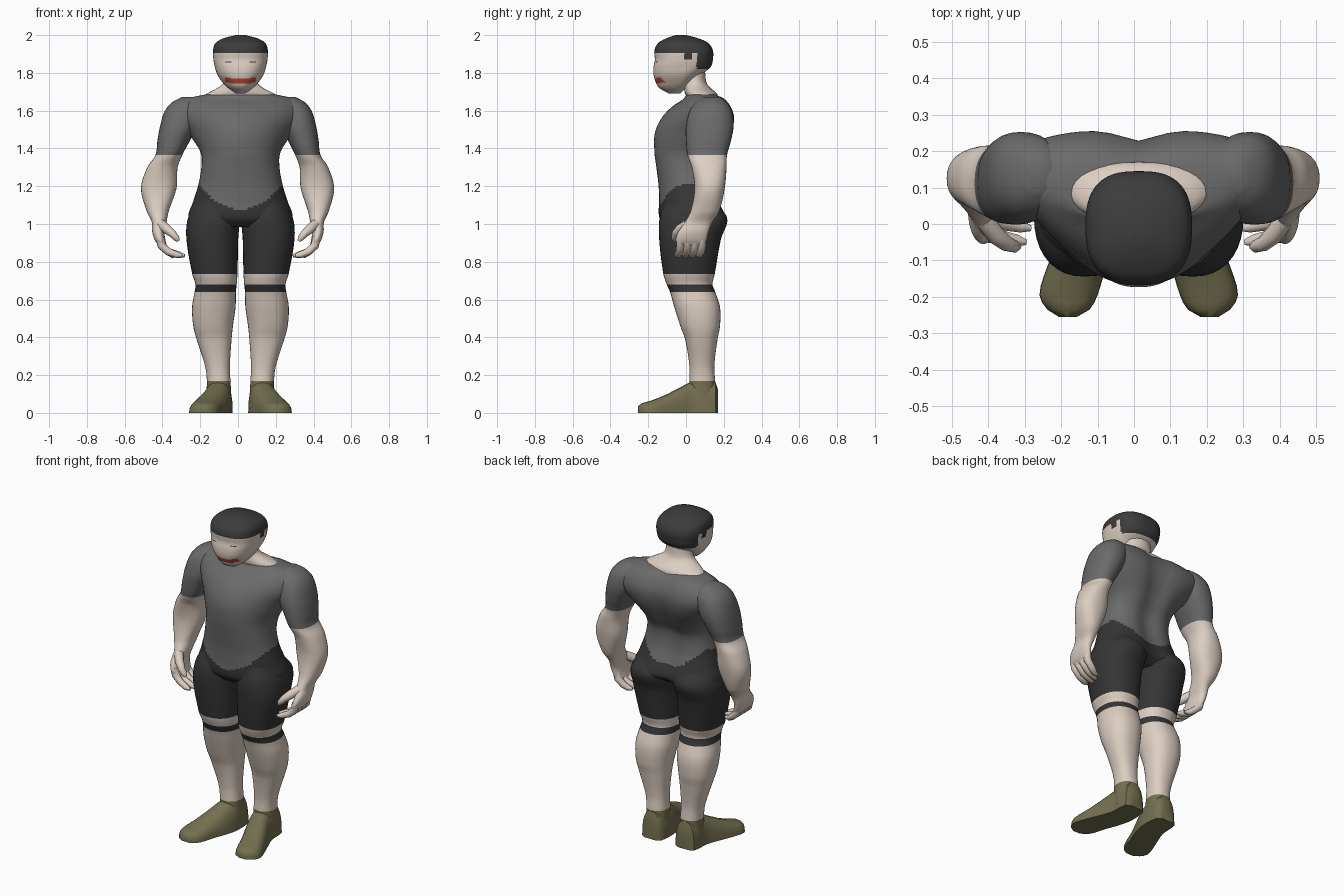
import bpy, bmesh, math
from mathutils import Vector

CX = 0.013  # body axis, slightly off the centre of the bounding box


def mat(name, r, g, b):
    m = bpy.data.materials.new(name)
    m.diffuse_color = (r, g, b, 1)
    return m


SKIN = mat("pale skin", 0.72, 0.62, 0.54)
SHIRT = mat("grey shirt", 0.145, 0.145, 0.145)
SHORTS = mat("black shorts", 0.036, 0.036, 0.037)
HAIR = mat("dark hair", 0.045, 0.045, 0.045)
SHOE = mat("olive shoe", 0.175, 0.16, 0.08)
LIPS = mat("red lips", 0.5, 0.07, 0.045)


def skin_rings(name, rings, rule):
    """Bridge closed rings of points, cap the ends, colour faces by rule(centre)."""
    bm = bmesh.new()
    vs = [[bm.verts.new(p) for p in r] for r in rings]
    n = len(vs[0])
    for a, b in zip(vs, vs[1:]):
        for i in range(n):
            bm.faces.new((a[i], a[(i + 1) % n], b[(i + 1) % n], b[i]))
    bm.faces.new(vs[0])
    bm.faces.new(vs[-1])
    bmesh.ops.recalc_face_normals(bm, faces=bm.faces)
    me = bpy.data.meshes.new(name)
    mats = []
    for f in bm.faces:
        m = rule(f.calc_center_median())
        if m not in mats:
            mats.append(m)
            me.materials.append(m)
        f.material_index = mats.index(m)
    for v in bm.verts:
        v.co.x += CX
    bm.to_mesh(me)
    bm.free()
    ob = bpy.data.objects.new(name, me)
    bpy.context.collection.objects.link(ob)
    bpy.context.view_layer.objects.active = ob
    bpy.ops.object.select_all(action='DESELECT')
    ob.select_set(True)
    bpy.ops.object.shade_smooth_by_angle(angle=math.radians(50))
    return ob


def smooth_keys(keys, step):
    """Cubic interpolation of key rows over their first column."""
    def slope(i, c):
        a, b = keys[max(i - 1, 0)], keys[min(i + 1, len(keys) - 1)]
        return (b[c] - a[c]) / (b[0] - a[0])
    out = []
    for i in range(len(keys) - 1):
        p, q = keys[i], keys[i + 1]
        h = q[0] - p[0]
        n = max(1, math.ceil(abs(h) / step - 1e-6))
        for k in range(n):
            t = k / n
            row = [p[0] + h * t]
            for c in range(1, len(p)):
                row.append((2*t**3 - 3*t*t + 1) * p[c] + (t**3 - 2*t*t + t) * h * slope(i, c)
                           + (3*t*t - 2*t**3) * q[c] + (t**3 - t*t) * h * slope(i + 1, c))
            out.append(row)
    return out + [list(keys[-1])]


def power(v, e):
    return math.copysign(abs(v) ** e, v) if abs(v) > 1e-9 else 0.0


def column(keys, sides, step, side=1, xs=1.0):
    """Rows of z, x_in, x_out, y_front, y_back, y_widest, front and back roundness."""
    rings = []
    for z, x0, x1, yf, yb, ym, ef, eb in smooth_keys(keys, step):
        ring = []
        for i in range(sides):
            a = math.tau * i / sides
            c, s = math.cos(a), math.sin(a)
            e = eb if s > 0 else ef
            x = (x0 + x1) / 2 + (x1 - x0) / 2 * power(c, e)
            y = ym + ((yb - ym) if s > 0 else (ym - yf)) * power(s, e)
            ring.append(Vector((x * side * xs, y, z)))
        rings.append(ring)
    return rings


def centred(rows):
    return [(z, -w, w, *rest) for z, w, *rest in rows]


def limb(rows, e=0.9):
    return [(z, a, b, f, k, (f + k) / 2, e, e) for z, a, b, f, k in rows]


# torso: shirt above a curved hem, shorts below
torso = column(centred([
    (0.985, 0.22, -0.10, 0.16, 0.04, 0.9, 0.9),
    (1.03, 0.275, -0.14, 0.215, 0.04, 0.9, 0.85),
    (1.12, 0.25, -0.143, 0.185, 0.03, 0.9, 0.85),
    (1.20, 0.225, -0.145, 0.16, 0.02, 0.9, 0.85),
    (1.30, 0.207, -0.157, 0.16, 0.02, 0.9, 0.85),
    (1.38, 0.212, -0.167, 0.20, 0.04, 0.95, 0.8),
    (1.48, 0.275, -0.165, 0.245, 0.10, 1.1, 0.7),
    (1.56, 0.33, -0.13, 0.258, 0.13, 1.15, 0.65),
    (1.62, 0.335, -0.075, 0.24, 0.14, 1.1, 0.65),
    (1.665, 0.28, -0.01, 0.205, 0.12, 1.0, 0.75),
    (1.685, 0.19, 0.0, 0.165, 0.09, 1.0, 0.9)]), 56, 0.012)
for ring in torso:  # spine groove
    for p in ring:
        if p.y > 0.08:
            p.y -= 0.03 * math.exp(-(p.x / 0.07) ** 2)
skin_rings("torso", torso,
           lambda c: SHIRT if c.z > 1.075 + (0.03 if c.y > 0.05 else 0) + 2.7 * c.x ** 2 else SHORTS)

# neck and trapezius
skin_rings("neck", column(centred([
    (1.665, 0.20, 0.01, 0.17, 0.09, 1, 0.9),
    (1.69, 0.18, -0.005, 0.165, 0.08, 1, 0.9),
    (1.715, 0.13, -0.01, 0.135, 0.06, 1, 1),
    (1.75, 0.088, -0.015, 0.108, 0.05, 1, 1),
    (1.85, 0.085, -0.02, 0.10, 0.04, 1, 1)]), 32, 0.015), lambda c: SKIN)


# head with hair, lips and eye lines
def head_colour(c):
    if c.z > 1.905 or (c.y > 0.055 and c.z > 1.82) or (0 < c.y and c.z > 1.872 and c.y < 0.025):
        return HAIR
    if c.y < -0.09 and abs(c.x) < 0.08 and 1.75 < c.z + 0.006 - 1.2 * c.x ** 2 < 1.775:
        return LIPS
    if c.y < -0.09 and 0.042 < abs(c.x) < 0.085 and 1.853 < c.z < 1.861:
        return HAIR
    return SKIN


skin_rings("head", column(centred([
    (1.69, 0.022, -0.09, -0.03, -0.06, 1, 1),
    (1.72, 0.066, -0.142, 0.0, -0.05, 0.95, 1),
    (1.75, 0.095, -0.16, 0.035, -0.03, 0.9, 1),
    (1.79, 0.122, -0.172, 0.08, -0.02, 0.85, 0.9),
    (1.83, 0.135, -0.172, 0.13, -0.01, 0.8, 0.8),
    (1.87, 0.143, -0.165, 0.142, -0.01, 0.8, 0.75),
    (1.92, 0.145, -0.167, 0.142, -0.01, 0.8, 0.75),
    (1.96, 0.13, -0.145, 0.115, -0.02, 0.8, 0.8),
    (1.985, 0.085, -0.10, 0.06, -0.03, 0.9, 0.9),
    (2.0, 0.025, -0.055, 0.0, -0.03, 1, 1)]), 72, 0.005), head_colour)


# legs: shorts, bare knee, knee band, calf, ankle inside the shoe
def leg_colour(c):
    if c.z > 0.73 or 0.638 < c.z < 0.678:
        return SHORTS
    return SKIN if c.z > 0.17 else SHOE


LEG = limb([
    (1.12, 0.03, 0.23, -0.11, 0.15), (1.03, 0.006, 0.278, -0.14, 0.218),
    (0.92, 0.012, 0.286, -0.142, 0.185), (0.735, 0.016, 0.255, -0.12, 0.152),
    (0.68, 0.02, 0.238, -0.102, 0.14), (0.64, 0.024, 0.243, -0.085, 0.155),
    (0.56, 0.026, 0.256, -0.062, 0.18), (0.46, 0.04, 0.25, -0.03, 0.18),
    (0.39, 0.047, 0.232, -0.005, 0.167), (0.25, 0.056, 0.188, 0.018, 0.15),
    (0.17, 0.053, 0.178, 0.018, 0.154), (0.04, 0.045, 0.185, 0.01, 0.16)], 0.88)

# arms: sleeve, forearm, wrist and palm in one sweep
ARM = limb([
    (1.672, 0.23, 0.30, 0.09, 0.18), (1.645, 0.20, 0.35, 0.05, 0.215),
    (1.60, 0.20, 0.387, 0.02, 0.243), (1.52, 0.22, 0.412, 0.0, 0.252),
    (1.44, 0.26, 0.426, 0.0, 0.238), (1.365, 0.298, 0.436, 0.008, 0.217),
    (1.30, 0.322, 0.478, 0.03, 0.215), (1.19, 0.328, 0.51, 0.045, 0.205),
    (1.07, 0.367, 0.482, 0.025, 0.177), (1.01, 0.38, 0.455, -0.005, 0.14),
    (0.96, 0.39, 0.453, -0.04, 0.12), (0.915, 0.385, 0.44, -0.055, 0.11),
    (0.885, 0.378, 0.42, -0.045, 0.10)], 0.88)

# shoes, heel to toe: y, x_in, x_out, height
FOOT = [(0.17, 0.075, 0.15, 0.12), (0.155, 0.05, 0.178, 0.165), (0.04, 0.042, 0.19, 0.168),
        (-0.04, 0.06, 0.22, 0.13), (-0.12, 0.09, 0.252, 0.09), (-0.195, 0.113, 0.272, 0.062),
        (-0.235, 0.135, 0.25, 0.05), (-0.255, 0.17, 0.218, 0.035)]


def shoe_rings(side):
    rings = []
    for y, a, b, h in smooth_keys(FOOT, 0.03):
        ring = []
        for i in range(24):
            t = math.tau * i / 24
            x = (a + b) / 2 + (b - a) / 2 * power(math.cos(t), 0.75)
            ring.append(Vector((x * side, y, h * power(max(0, math.sin(t)), 0.8))))
        rings.append(ring)
    return rings


def finger_rings(path, radii, side, xs):
    """Round tube along a path."""
    pts = [Vector((x * side * xs, y, z)) for x, y, z in path]
    rings = []
    for i, p in enumerate(pts):
        d = (pts[min(i + 1, len(pts) - 1)] - pts[max(i - 1, 0)]).normalized()
        u = d.cross(Vector((0, 1, 0.1))).normalized()
        v = d.cross(u)
        rings.append([p + radii[i] * (u * math.cos(math.tau * k / 10) + v * math.sin(math.tau * k / 10))
                      for k in range(10)])
    return rings


for side, xs, tag in ((1, 0.972, "left"), (-1, 1.032, "right")):
    skin_rings(tag + "_leg", column(LEG, 36, 0.012, side), leg_colour)
    skin_rings(tag + "_shoe", shoe_rings(side), lambda c: SHOE)
    skin_rings(tag + "_arm", column(ARM, 32, 0.012, side, xs),
               lambda c: SHIRT if c.z > 1.362 else SKIN)
    # four curled fingers and a thumb
    for k, reach in enumerate((0.0, -0.012, -0.005, 0.02)):
        y = -0.03 + 0.038 * k
        path = [(0.415, y, 0.93), (0.405, y, 0.885), (0.37, y - 0.005, 0.853),
                (0.325 + reach, y - 0.015, 0.836), (0.298 + reach, y - 0.02, 0.832)]
        skin_rings(f"{tag}_finger_{k + 1}",
                   finger_rings(path, (0.022, 0.022, 0.02, 0.017, 0.008), side, xs), lambda c: SKIN)
    thumb = [(0.41, 0.01, 1.0), (0.38, -0.03, 0.975), (0.35, -0.055, 0.95),
             (0.328, -0.062, 0.925), (0.318, -0.062, 0.91)]
    skin_rings(tag + "_thumb",
               finger_rings(thumb, (0.026, 0.026, 0.021, 0.017, 0.008), side, xs), lambda c: SKIN)
